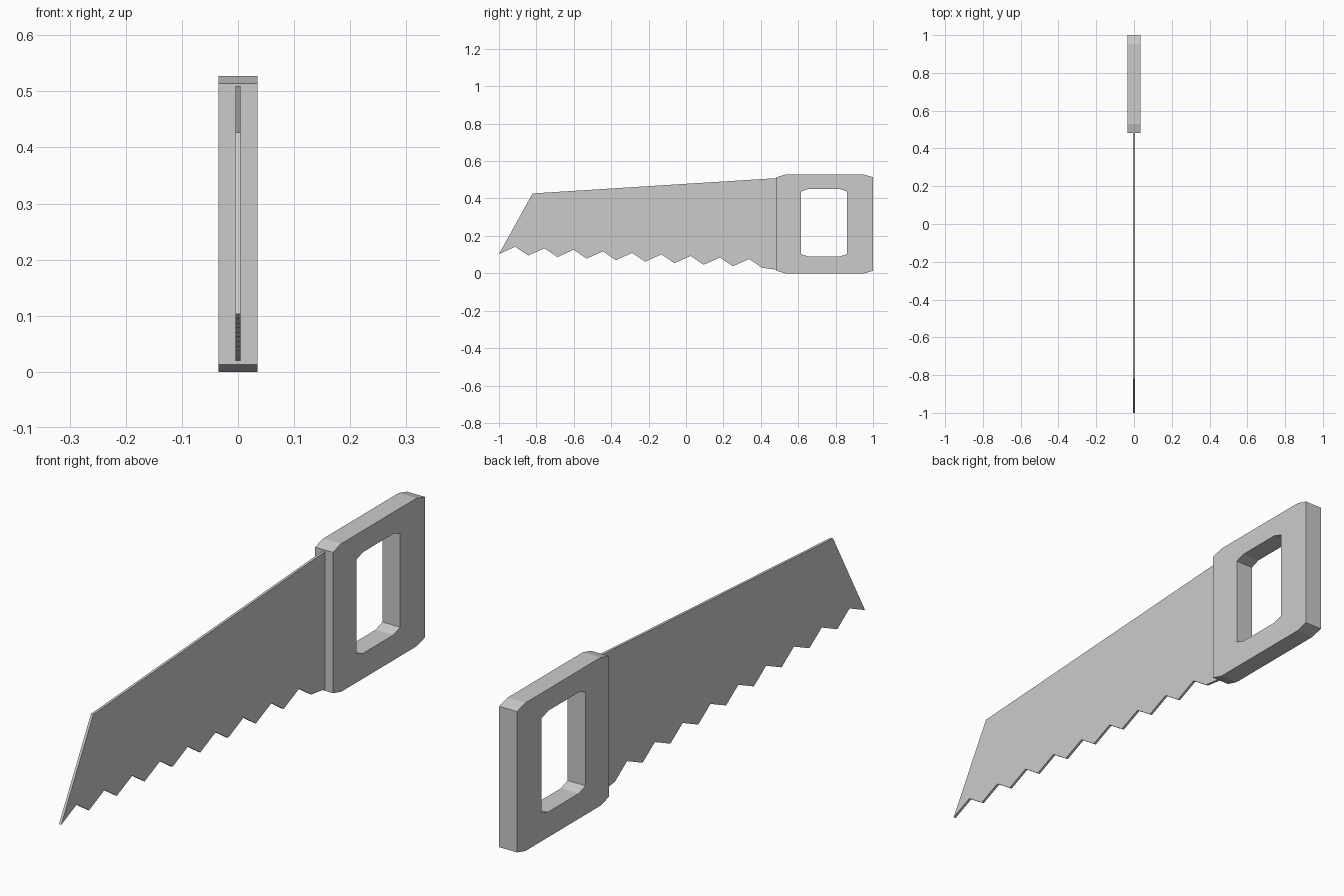
import bpy, bmesh

if "Cube" in bpy.data.objects:
    bpy.data.objects.remove(bpy.data.objects["Cube"])


def make_object(name, bm):
    bmesh.ops.recalc_face_normals(bm, faces=bm.faces)
    mesh = bpy.data.meshes.new(name)
    bm.to_mesh(mesh)
    bm.free()
    obj = bpy.data.objects.new(name, mesh)
    bpy.context.collection.objects.link(obj)
    return obj


def chamfered_rect(y0, y1, z0, z1, cy, cz):
    return [(y0 + cy, z0), (y1 - cy, z0), (y1, z0 + cz), (y1, z1 - cz),
            (y1 - cy, z1), (y0 + cy, z1), (y0, z1 - cz), (y0, z0 + cz)]


def ring(bm, profile, x):
    return [bm.verts.new((x, y, z)) for y, z in profile]


def strip(bm, a, b):
    n = len(a)
    for i in range(n):
        j = (i + 1) % n
        bm.faces.new((a[i], a[j], b[j], b[i]))


# Blade: straight back, slanted nose and a row of teeth
TEETH, PITCH, DROP = 9, 0.1563, 0.0082
profile = [(0.49, 0.509), (-0.82, 0.427)]
for i in range(TEETH):
    y, z = -1 + PITCH * i, 0.103 - DROP * i
    profile += [(y, z), (y + 0.087, z + 0.039)]
profile += [(-1 + PITCH * TEETH, 0.029), (0.49, 0.019)]

bm = bmesh.new()
left, right = ring(bm, profile, -0.0045), ring(bm, profile, 0.0045)
bm.faces.new(left)
bm.faces.new(right)
strip(bm, left, right)
make_object("blade", bm)

# Handle: chamfered block with a chamfered grip opening
outer = chamfered_rect(0.483, 1.0, 0.0, 0.527, 0.047, 0.013)
inner = chamfered_rect(0.615, 0.862, 0.09, 0.45, 0.038, 0.013)
bm = bmesh.new()
out_l, out_r = ring(bm, outer, -0.035), ring(bm, outer, 0.035)
in_l, in_r = ring(bm, inner, -0.035), ring(bm, inner, 0.035)
for a, b in ((out_l, out_r), (out_r, in_r), (in_r, in_l), (in_l, out_l)):
    strip(bm, a, b)
make_object("handle", bm)
